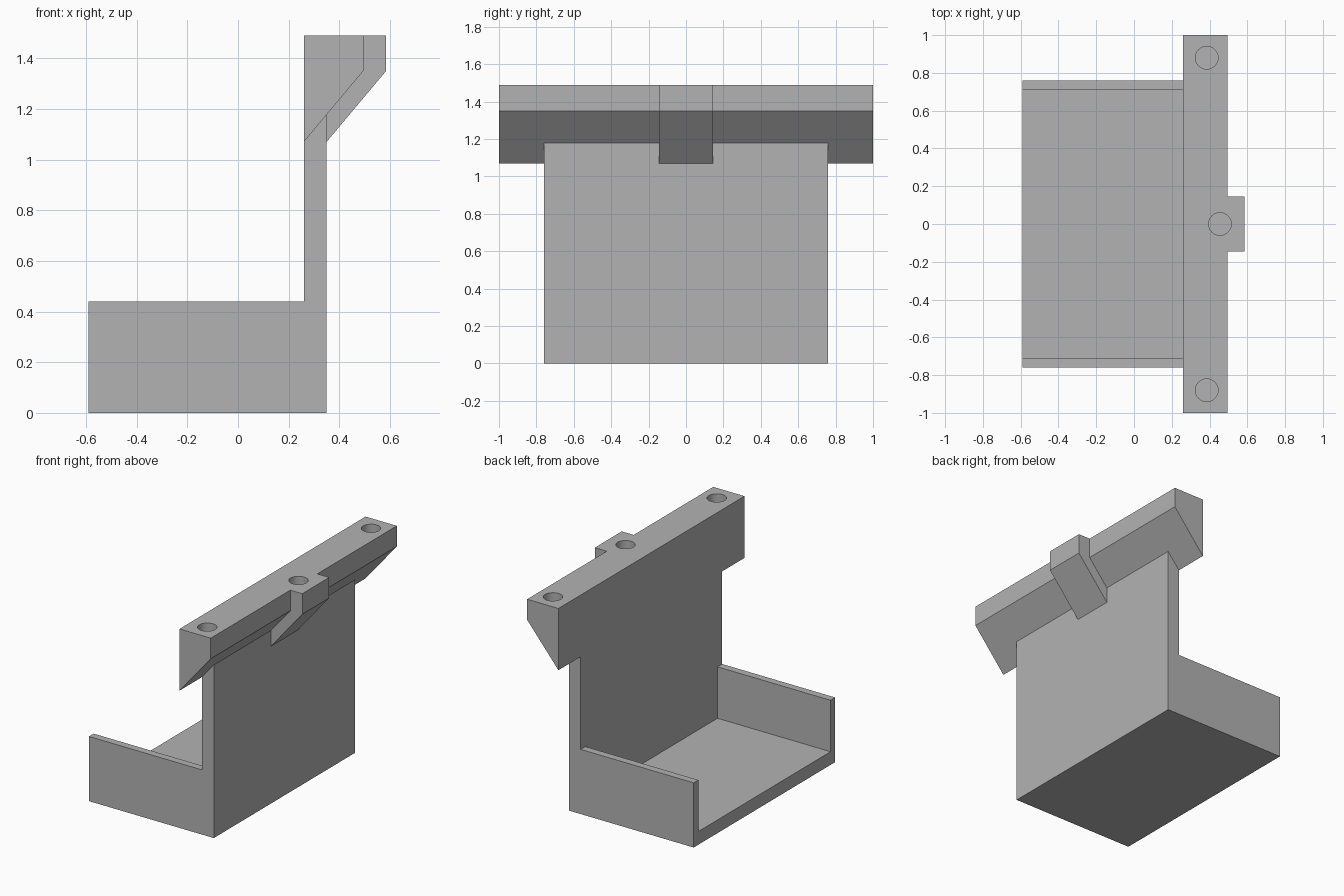
import bpy
import bmesh
from mathutils import Matrix, Vector

if "Cube" in bpy.data.objects:
    bpy.data.objects.remove(bpy.data.objects["Cube"], do_unlink=True)

WALL_IN, WALL_OUT, TOP = 0.26, 0.35, 1.49
HALF_WIDTH, BAR_HALF, RIB_HALF = 0.76, 1.0, 0.145

grey = bpy.data.materials.new("light_grey")
grey.use_nodes = True
COLOUR = (0.45, 0.45, 0.45, 1)
grey.diffuse_color = COLOUR
grey.node_tree.nodes["Principled BSDF"].inputs["Base Color"].default_value = COLOUR


def finish(bm, name):
    bmesh.ops.recalc_face_normals(bm, faces=bm.faces[:])
    mesh = bpy.data.meshes.new(name)
    bm.to_mesh(mesh)
    bm.free()
    mesh.materials.append(grey)
    obj = bpy.data.objects.new(name, mesh)
    bpy.context.collection.objects.link(obj)
    return obj


def side_profile(name, points, half_width):
    """Extrude an x-z outline symmetrically along y."""
    bm = bmesh.new()
    face = bm.faces.new([bm.verts.new((x, -half_width, z)) for x, z in points])
    new = bmesh.ops.extrude_face_region(bm, geom=[face])["geom"]
    bmesh.ops.translate(bm, vec=Vector((0, 2 * half_width, 0)),
                        verts=[v for v in new if isinstance(v, bmesh.types.BMVert)])
    return finish(bm, name)


def cylinder(name, x, y, radius, depth):
    """Upright cutter reaching the given depth below the top face."""
    bm = bmesh.new()
    bmesh.ops.create_cone(bm, cap_ends=True, segments=48, radius1=radius,
                          radius2=radius, depth=2 * depth,
                          matrix=Matrix.Translation((x, y, TOP)))
    return finish(bm, name)


def combine(target, tool, operation):
    mod = target.modifiers.new(operation.lower(), "BOOLEAN")
    mod.operation, mod.solver, mod.object = operation, "EXACT", tool
    bpy.context.view_layer.objects.active = target
    bpy.ops.object.modifier_apply(modifier=mod.name)
    bpy.data.objects.remove(tool, do_unlink=True)


# L-shaped body: tray block and upright back plate
body = side_profile("bracket_body", [
    (-0.59, 0), (WALL_OUT, 0), (WALL_OUT, 1.3), (WALL_IN, 1.3),
    (WALL_IN, 0.44), (-0.59, 0.44)], HALF_WIDTH)

# Hollow the tray, leaving a floor and two side walls
hollow = side_profile("tray_hollow", [
    (-0.8, 0.09), (WALL_IN, 0.09), (WALL_IN, 0.7), (-0.8, 0.7)], 0.71)
combine(body, hollow, "DIFFERENCE")

# Wide sloped top bar
bar = side_profile("top_bar", [
    (WALL_IN, 1.07), (0.495, 1.35), (0.495, TOP), (WALL_IN, TOP)], BAR_HALF)
combine(body, bar, "UNION")

# Centre rib under and beyond the bar
rib = side_profile("centre_rib", [
    (0.30, 1.07), (WALL_OUT, 1.07), (0.585, 1.35), (0.585, TOP), (0.30, TOP)],
    RIB_HALF)
combine(body, rib, "UNION")

# Blind screw holes in the top
for x, y in ((0.385, -0.88), (0.385, 0.88), (0.455, 0)):
    combine(body, cylinder("screw_hole", x, y, 0.06, 0.12), "DIFFERENCE")

# Smooth the hole walls, keep every edge of the body crisp
bpy.ops.object.select_all(action="DESELECT")
body.select_set(True)
bpy.context.view_layer.objects.active = body
bpy.ops.object.shade_smooth_by_angle()
